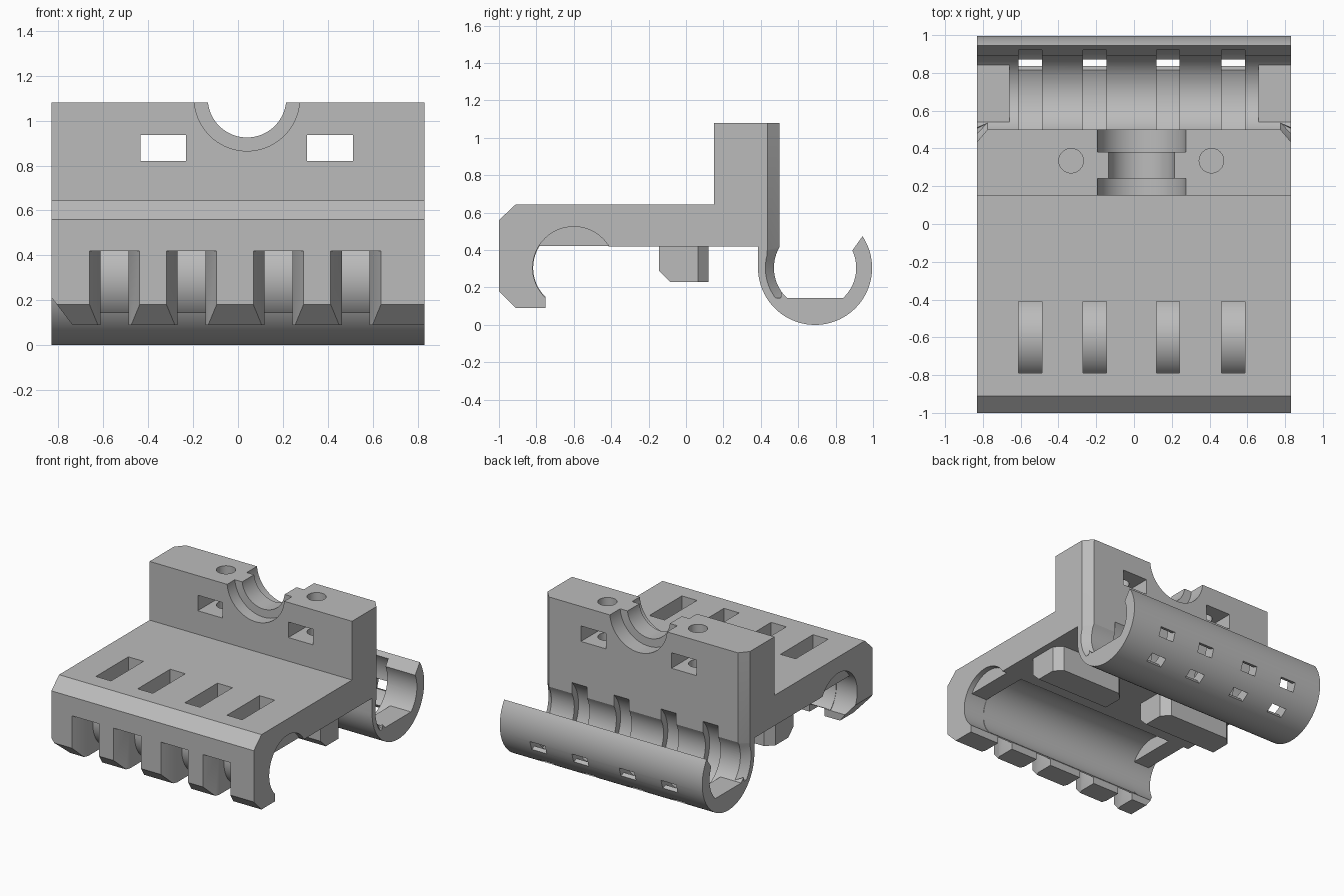
import bpy, bmesh
from math import sin, cos, radians

if "Cube" in bpy.data.objects:
    bpy.data.objects.remove(bpy.data.objects["Cube"], do_unlink=True)

grey = bpy.data.materials.new("plain_grey")
grey.use_nodes = True
colour = (0.5, 0.5, 0.5, 1)
grey.diffuse_color = colour
grey.node_tree.nodes["Principled BSDF"].inputs["Base Color"].default_value = colour

HALF = 0.83                           # half width of the carriage
FRONT, BACK = (-0.6, 0.305), (0.69, 0.305)   # bore centres (y, z)
BORE, OUTER, GROOVE = 0.22, 0.305, 0.27
SLOTS = (-0.55, -0.207, 0.18, 0.525)


def arc(centre, r, a, b, n=32):
    """Points on an arc from angle a to angle b, in degrees."""
    steps = [radians(a + (b - a) * i / n) for i in range(n + 1)]
    return [(centre[0] + r * cos(t), centre[1] + r * sin(t)) for t in steps]


def loft(name, axis, lo, first, hi, last):
    """Solid between two matching outlines placed at lo and hi on an axis."""
    def place(p, d):
        return {"x": (d, p[0], p[1]), "y": (p[0], d, p[1]), "z": (p[0], p[1], d)}[axis]
    bm = bmesh.new()
    a = [bm.verts.new(place(p, lo)) for p in first]
    b = [bm.verts.new(place(p, hi)) for p in last]
    bm.faces.new(a)
    bm.faces.new(b[::-1])
    for i in range(len(a)):
        j = (i + 1) % len(a)
        bm.faces.new((a[i], b[i], b[j], a[j]))
    bmesh.ops.recalc_face_normals(bm, faces=bm.faces)
    mesh = bpy.data.meshes.new(name)
    bm.to_mesh(mesh)
    bm.free()
    mesh.materials.append(grey)
    obj = bpy.data.objects.new(name, mesh)
    bpy.context.collection.objects.link(obj)
    return obj


def prism(name, axis, lo, hi, outline):
    return loft(name, axis, lo, outline, hi, outline)


def rect(u0, u1, v0, v1):
    return [(u0, v0), (u1, v0), (u1, v1), (u0, v1)]


def activate(obj):
    bpy.ops.object.select_all(action="DESELECT")
    obj.select_set(True)
    bpy.context.view_layer.objects.active = obj


def cut(target, cutter):
    cutter.hide_render = True
    activate(target)
    mod = target.modifiers.new("cut", "BOOLEAN")
    mod.operation, mod.solver, mod.object = "DIFFERENCE", "EXACT", cutter
    bpy.ops.object.modifier_apply(modifier=mod.name)
    bpy.data.objects.remove(cutter, do_unlink=True)


# Main body: front hook, plate, upright wall and rear trough in one profile
profile = [(-1, 0.18), (-1, 0.56), (-0.91, 0.645), (0.15, 0.645),
           (0.15, 1.08), (0.5, 1.08)]
profile += arc(BACK, BORE, 150, 385, 48)
profile += arc(BACK, OUTER, 33.7, -180, 48)
profile += [(0.385, 0.42)]
profile += arc(FRONT, BORE, 31.5, 227, 40)
profile += [(-0.75, 0.09), (-0.91, 0.09)]
body = prism("carriage_body", "x", -HALF, HALF, profile)

# Tie slots, grooves and holes
for x in SLOTS:
    lo, hi = x - 0.062, x + 0.062
    # slot through the plate, floored by the sleeve
    cut(body, prism("plate_slot", "x", lo, hi, rect(-0.79, -0.41, 0.41, 0.7)))
    # flared slot in the hook
    flare = [(x - 0.12, -1.02), (x + 0.12, -1.02), (hi, -0.88), (hi, -0.7),
             (lo, -0.7), (lo, -0.88)]
    cut(body, prism("hook_slot", "z", 0.02, 0.42, flare))
    # groove round the inside of the trough
    cut(body, prism("trough_groove", "x", lo, hi, arc(BACK, GROOVE, 0, 354, 59)))
    for angle in (-18, -55):
        hole = arc(BACK, 0.2, angle - 9, angle + 9, 1)
        hole += arc(BACK, 0.34, angle + 6, angle - 6, 1)
        cut(body, prism("trough_hole", "x", lo, hi, hole))

# Stepped round notch in the wall top
NOTCH = (0.04, 1.1)
for r, y0, y1 in ((0.175, 0.1, 0.55), (0.235, 0.1, 0.24), (0.235, 0.38, 0.55)):
    cut(body, prism("wall_notch", "y", y0, y1, arc(NOTCH, r, 0, 355, 71)))

# Nut windows and bolt holes
for x in (-0.333, 0.41):
    cut(body, prism("nut_window", "y", 0.1, 0.55, rect(x - 0.102, x + 0.102, 0.82, 0.935)))
    cut(body, prism("bolt_hole", "z", 0.7, 1.2, arc((x, 0.335), 0.065, 0, 345, 23)))

# Bevels on the rear wall corners that run down into the trough ends
wide = [(0.69, 1.2), (0.43, 1.2), (0.43, 0.4)] + arc(BACK, GROOVE, 165, 225, 12)
narrow = [(0.69, 1.2), (0.5, 1.2), (0.5, 0.416)] + arc(BACK, BORE, 165, 225, 12)
for s in (-1, 1):
    cut(body, loft("wall_bevel", "x", s * (HALF + 0.005), wide, s * 0.775, narrow))

# Clipped lower corner of the hook
cut(body, prism("hook_corner", "y", -1.05, -0.7,
                [(-0.86, 0.25), (-0.86, 0.04), (-0.7, 0.04)]))

parts = [body]

# Thin sleeve that bridges the tie slots in the front bore
sleeve = arc(FRONT, BORE - 0.003, 32, 226, 40) + arc(FRONT, BORE + 0.006, 226, 32, 40)
parts.append(prism("bore_sleeve", "x", -0.66, 0.66, sleeve))

for s, side in ((1, "left"), (-1, "right")):
    # Bearing stops at the ends of both bores
    parts.append(prism(side + "_front_stop", "x", s * 0.66, s * 0.79,
                       arc(FRONT, BORE + 0.004, 31.5, 148.5, 24)))
    parts.append(prism(side + "_trough_stop", "x", s * 0.66, s * HALF,
                       arc(BACK, 0.28, 214.9, 325.1, 24)))
    # Belt block under the plate
    block = prism(side + "_belt_block", "x", s * 0.18, s * 0.78,
                  [(-0.145, 0.43), (-0.145, 0.29), (-0.085, 0.23),
                   (0.12, 0.23), (0.12, 0.43)])
    for x, d in ((s * 0.18, s), (s * 0.78, -s)):
        corner = [(x - d * 0.02, 0.14), (x - d * 0.02, 0.045), (x + d * 0.075, 0.14)]
        cut(block, prism("block_corner", "z", 0.1, 0.5, corner))
    parts.append(block)

for part in parts:
    activate(part)
    bpy.ops.object.shade_smooth_by_angle(angle=radians(25))
